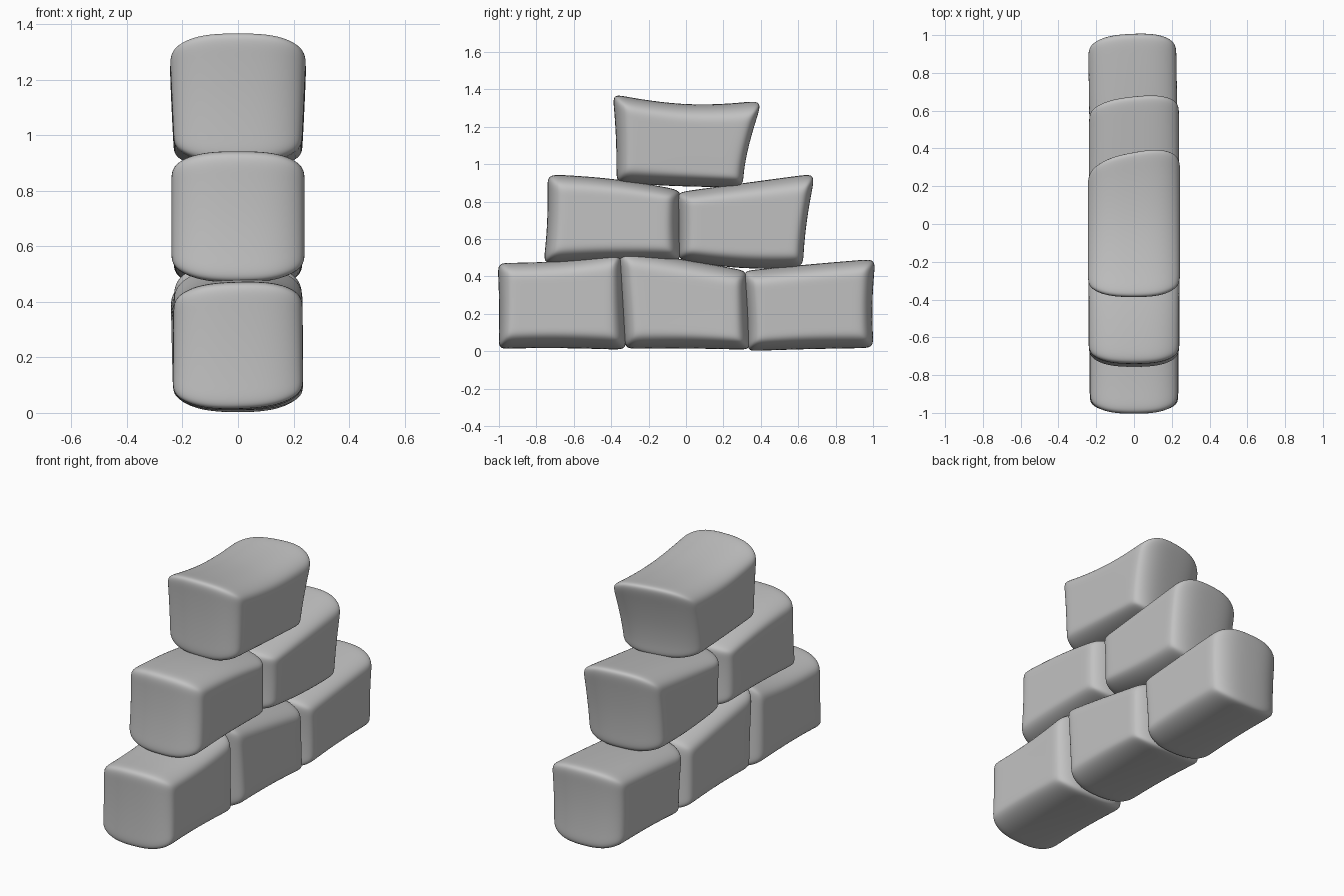
import bpy, bmesh
from mathutils import Vector

cube = bpy.data.objects.get("Cube")
if cube:
    bpy.data.objects.remove(cube, do_unlink=True)

# Plain stone grey
stone = bpy.data.materials.new("stone_grey")
stone.use_nodes = True
grey = (0.54, 0.54, 0.54, 1)
stone.diffuse_color = grey
stone.node_tree.nodes["Principled BSDF"].inputs["Base Color"].default_value = grey


def arc(a, m, b, t):
    """Curve through a, m and b, with t from -1 to 1."""
    return a * (t * (t - 1) / 2) + m * (1 - t * t) + b * (t * (t + 1) / 2)


def patch(pts, s, t):
    """Point inside an outline of four corners and four edge middles."""
    bl, bm, br, rm, tr, tm, tl, lm = pts
    p, q = (s + 1) / 2, (t + 1) / 2
    rows = arc(bl, bm, br, s) * (1 - q) + arc(tl, tm, tr, s) * q
    cols = arc(bl, lm, tl, t) * (1 - p) + arc(br, rm, tr, t) * p
    flat = (bl * (1 - p) + br * p) * (1 - q) + (tl * (1 - p) + tr * p) * q
    return rows + cols - flat


def make_stone(name, outline, low=0.23, high=0.24, shift=0.0, skew=0.0, tilt=0.0):
    """Soft block: side outline (y, z), half widths, back skew, sideways tilt."""
    pts = [Vector(p) for p in outline]
    bm = bmesh.new()
    bmesh.ops.create_cube(bm, size=2)
    bmesh.ops.subdivide_edges(bm, edges=bm.edges[:], cuts=3, use_grid_fill=True)
    for v in bm.verts:
        # Slide the inner loops outward to set the softness of the edges
        u, s, t = (c * k if abs(c) < 0.9 else c
                   for c, k in zip(v.co, (1.2, 1.58, 1.36)))
        # Draw the side faces in, so that their borders roll over
        if abs(u) > 0.9:
            s, t = s * 0.9, t * 0.84
        p = patch(pts, s, t)
        back = (s + 1) / 2
        half = low + (high - low) * (t + 1) / 2
        # Undersides arch up toward both sides
        lift = 0.03 * u * u * (1 - 0.5 * s * s) * max(-t, 0)
        v.co = (half * u + shift * back,
                p.x + skew * (u - 0.5) * back - 0.015 * u * u * s,
                p.y + tilt * u + lift - 0.012 * u * u * max(t, 0))
    mesh = bpy.data.meshes.new(name)
    bm.to_mesh(mesh)
    bm.free()
    mesh.materials.append(stone)
    mesh.shade_smooth()
    obj = bpy.data.objects.new(name, mesh)
    bpy.context.collection.objects.link(obj)
    sub = obj.modifiers.new("soften", "SUBSURF")
    sub.levels = sub.render_levels = 3


# Bottom row
make_stone("bottom_front_stone",
           [(-1.005, .01), (-.7, .015), (-.315, .005), (-.33, .25),
            (-.335, .535), (-.65, .48), (-1.01, .475), (-1, .24)],
           low=0.235, high=0.232, tilt=0.006)
make_stone("bottom_middle_stone",
           [(-.33, .01), (0, .012), (.345, .005), (.335, .2),
            (.33, .43), (0, .49), (-.375, .55), (-.345, .27)],
           low=0.235, high=0.23)
make_stone("bottom_back_stone",
           [(.325, -.002), (.65, .008), (1.01, .015), (1, .25),
            (1.02, .495), (.65, .465), (.3, .43), (.325, .2)],
           low=0.225, high=0.235, shift=-0.01, skew=0.01)

# Middle row
make_stone("middle_front_stone",
           [(-.765, .465), (-.4, .475), (-.025, .48), (-.035, .68),
            (-.025, .86), (-.38, .925), (-.745, .945), (-.742, .7)],
           low=0.24, high=0.24)
make_stone("middle_back_stone",
           [(-.045, .49), (.3, .435), (.635, .45), (.65, .68),
            (.7, .95), (.35, .905), (-.055, .85), (-.04, .67)],
           low=0.23, high=0.24, skew=0.025)

# Top stone
make_stone("top_stone",
           [(-.375, .9), (-.05, .878), (.315, .875), (.335, 1.07),
            (.42, 1.345), (.02, 1.312), (-.395, 1.38), (-.375, 1.14)],
           low=0.228, high=0.248, skew=0.045)
